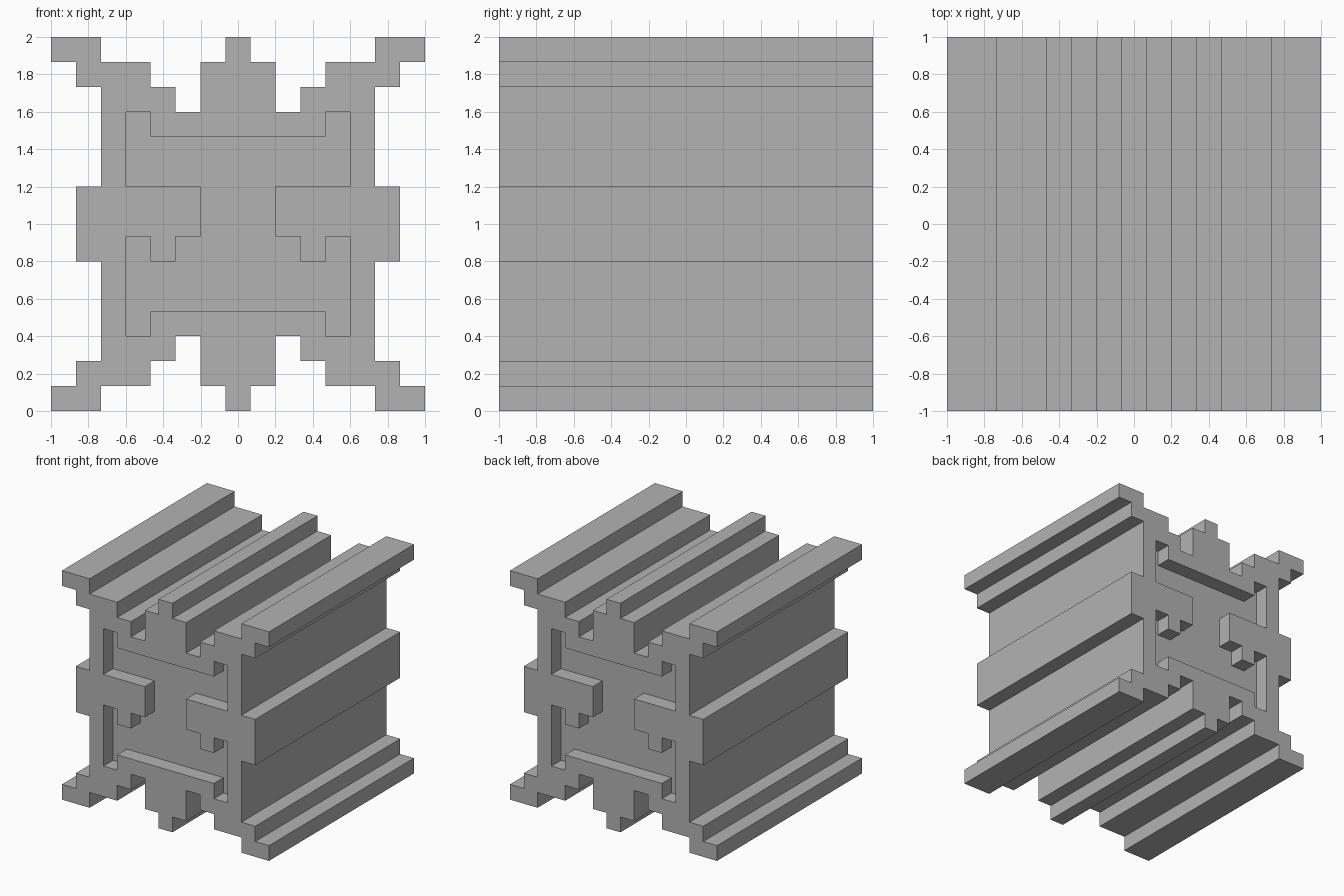
import bpy
import bmesh

cube = bpy.data.objects.get("Cube")
if cube:
    bpy.data.objects.remove(cube, do_unlink=True)

U = 2 / 15  # one step of the blocky grid

grey = bpy.data.materials.new("plain grey")
grey.use_nodes = True
colour = (0.45, 0.45, 0.45, 1)
grey.diffuse_color = colour
grey.node_tree.nodes["Principled BSDF"].inputs["Base Color"].default_value = colour


def extrude_profile(name, half, y0, y1):
    """Mirror a right-hand (x, z) profile and extrude it along y, in grid steps."""
    points = half + [(-x, z) for x, z in reversed(half)]
    bm = bmesh.new()
    face = bm.faces.new([bm.verts.new((x * U, y0 * U, z * U)) for x, z in points])
    result = bmesh.ops.extrude_face_region(bm, geom=[face])
    moved = [v for v in result["geom"] if isinstance(v, bmesh.types.BMVert)]
    bmesh.ops.translate(bm, verts=moved, vec=(0, (y1 - y0) * U, 0))
    bmesh.ops.recalc_face_normals(bm, faces=bm.faces)
    mesh = bpy.data.meshes.new(name)
    bm.to_mesh(mesh)
    bm.free()
    mesh.materials.append(grey)
    obj = bpy.data.objects.new(name, mesh)
    bpy.context.collection.objects.link(obj)
    return obj


# Stepped outer profile: centre rib, notches, corner flanges, side rib
outline = [(.5, 0), (.5, 1), (1.5, 1), (1.5, 3), (2.5, 3), (2.5, 2), (3.5, 2),
           (3.5, 1), (5.5, 1), (5.5, 0), (7.5, 0), (7.5, 1), (6.5, 1), (6.5, 2),
           (5.5, 2), (5.5, 6), (6.5, 6), (6.5, 9), (5.5, 9), (5.5, 13), (6.5, 13),
           (6.5, 14), (7.5, 14), (7.5, 15), (5.5, 15), (5.5, 14), (3.5, 14),
           (3.5, 13), (2.5, 13), (2.5, 12), (1.5, 12), (1.5, 14), (.5, 14), (.5, 15)]
body = extrude_profile("ribbed_body", outline, -7.5, 7.5)

# Sunken panel, one step deep, in the front and back ends
recess = [(3.5, 4), (3.5, 3), (4.5, 3), (4.5, 7), (3.5, 7), (3.5, 6), (2.5, 6),
          (2.5, 7), (1.5, 7), (1.5, 9), (4.5, 9), (4.5, 12), (3.5, 12), (3.5, 11)]
bpy.context.view_layer.objects.active = body
for side, y0, y1 in (("front", -8.5, -6.5), ("back", 6.5, 8.5)):
    cutter = extrude_profile(side + "_recess_cutter", recess, y0, y1)
    cutter.hide_render = True
    cut = body.modifiers.new(side + "_recess", 'BOOLEAN')
    cut.operation = 'DIFFERENCE'
    cut.solver = 'EXACT'
    cut.object = cutter
    bpy.ops.object.modifier_apply(modifier=cut.name)
    bpy.data.objects.remove(cutter, do_unlink=True)
